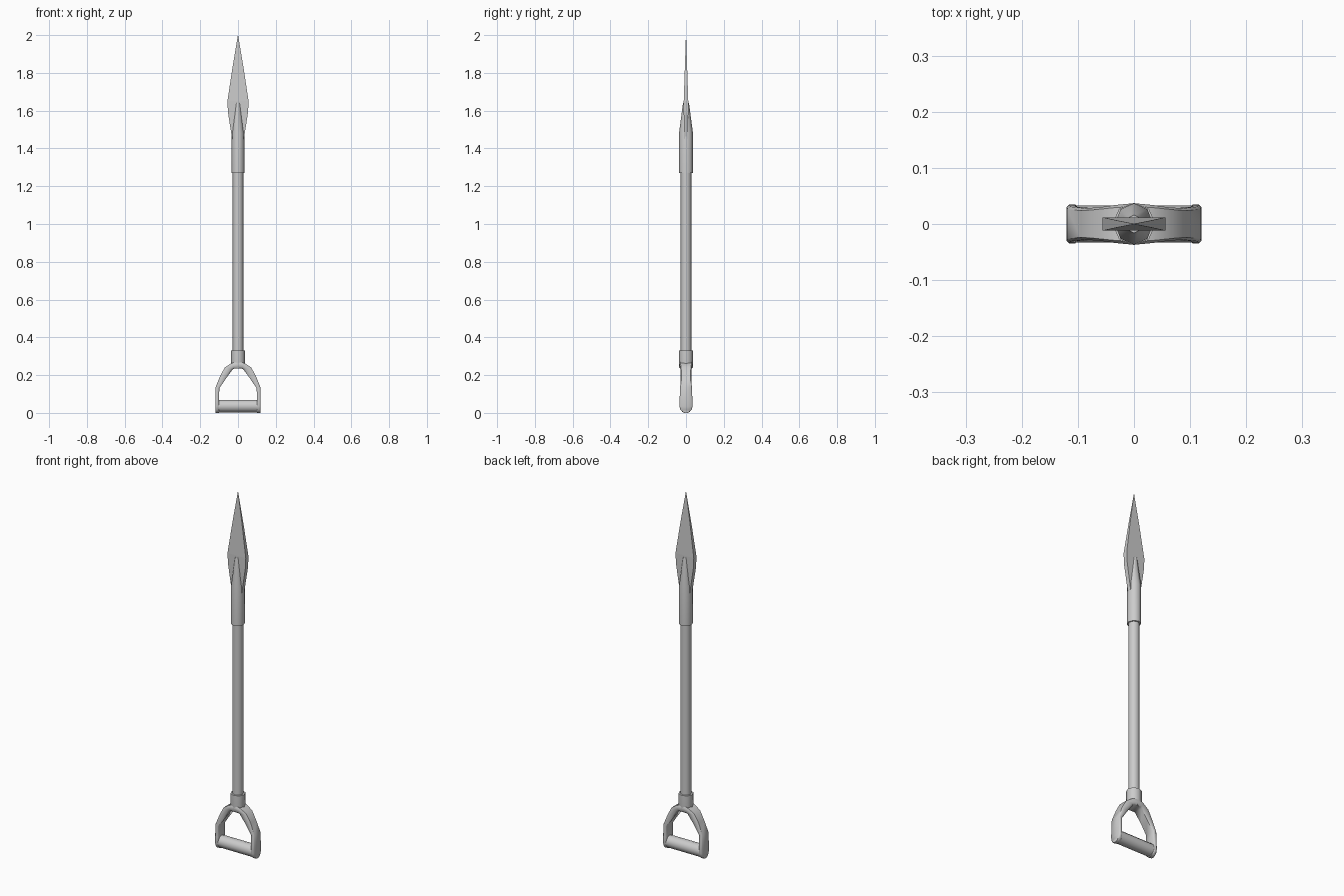
import bpy, math

if "Cube" in bpy.data.objects:
    bpy.data.objects.remove(bpy.data.objects["Cube"])


def loft(name, rings, smooth=35):
    """Skin equal-length rings of points and cap both ends."""
    n = len(rings[0])
    verts = [p for r in rings for p in r]
    faces = [(i * n + j, i * n + (j + 1) % n, (i + 1) * n + (j + 1) % n, (i + 1) * n + j)
             for i in range(len(rings) - 1) for j in range(n)]
    faces += [tuple(reversed(range(n))), tuple(range(len(verts) - n, len(verts)))]
    mesh = bpy.data.meshes.new(name)
    mesh.from_pydata(verts, [], faces)
    ob = bpy.data.objects.new(name, mesh)
    bpy.context.collection.objects.link(ob)
    bpy.ops.object.select_all(action='DESELECT')
    ob.select_set(True)
    bpy.context.view_layer.objects.active = ob
    bpy.ops.object.mode_set(mode='EDIT')
    bpy.ops.mesh.select_all(action='SELECT')
    bpy.ops.mesh.normals_make_consistent(inside=False)
    bpy.ops.object.mode_set(mode='OBJECT')
    if smooth:
        bpy.ops.object.shade_smooth_by_angle(angle=math.radians(smooth))
    return ob


def oval(z, rx, ry, n=8):
    return [(rx * math.cos(math.tau * k / n), ry * math.sin(math.tau * k / n), z) for k in range(n)]


def rect(z, w, t):
    return [(-w, -t, z), (w, -t, z), (w, t, z), (-w, t, z)]


# Shaft, running into the grip collar and the blade socket
loft("shaft", [oval(z, 0.028, 0.028) for z in (0.26, 1.4)], 50)

# Socket that narrows onto the blade
loft("blade_socket", [oval(1.27, 0.034, 0.037), oval(1.48, 0.034, 0.037),
                      oval(1.64, 0.013, 0.016)], 50)

# Flat leaf-shaped blade with a pointed tip
loft("blade", [rect(1.45, 0.031, 0.011), rect(1.59, 0.053, 0.012),
               rect(1.65, 0.056, 0.012), rect(1.83, 0.029, 0.006),
               rect(2.0, 0.0005, 0.0005)], 0)

# Collar of the grip
loft("grip_collar", [oval(0.24, 0.036, 0.036), oval(0.265, 0.038, 0.038),
                     oval(0.33, 0.038, 0.038)], 50)

# D-shaped yoke: outer x, outer z, inner x, inner z, half depth
half = [
    (0.120, 0.000, 0.100, 0.000, 0.008),
    (0.120, 0.005, 0.100, 0.005, 0.019),
    (0.120, 0.017, 0.100, 0.017, 0.030),
    (0.120, 0.035, 0.100, 0.035, 0.035),
    (0.120, 0.070, 0.100, 0.070, 0.034),
    (0.119, 0.135, 0.099, 0.130, 0.031),
    (0.095, 0.195, 0.065, 0.180, 0.028),
    (0.070, 0.240, 0.027, 0.232, 0.030),
    (0.037, 0.262, 0.018, 0.235, 0.034),
    (0.000, 0.275, 0.000, 0.236, 0.037),
]
stations = half + [(-a, b, -c, d, h) for a, b, c, d, h in reversed(half[:-1])]


def yoke_ring(ox, oz, ix, iz, h):
    # Slightly rounded strap section
    def at(f, y):
        return (ox + (ix - ox) * f, y, oz + (iz - oz) * f)
    return [at(0, -h * 0.85), at(0, h * 0.85), at(0.25, h), at(0.75, h),
            at(1, h * 0.85), at(1, -h * 0.85), at(0.75, -h), at(0.25, -h)]


loft("grip_yoke", [yoke_ring(*s) for s in stations], 50)

# Cross bar held in the hand
bar = [[(x, 0.033 * math.cos(math.tau * k / 12), 0.036 + 0.033 * math.sin(math.tau * k / 12))
        for k in range(12)] for x in (-0.11, 0.11)]
loft("grip_bar", bar, 50)
